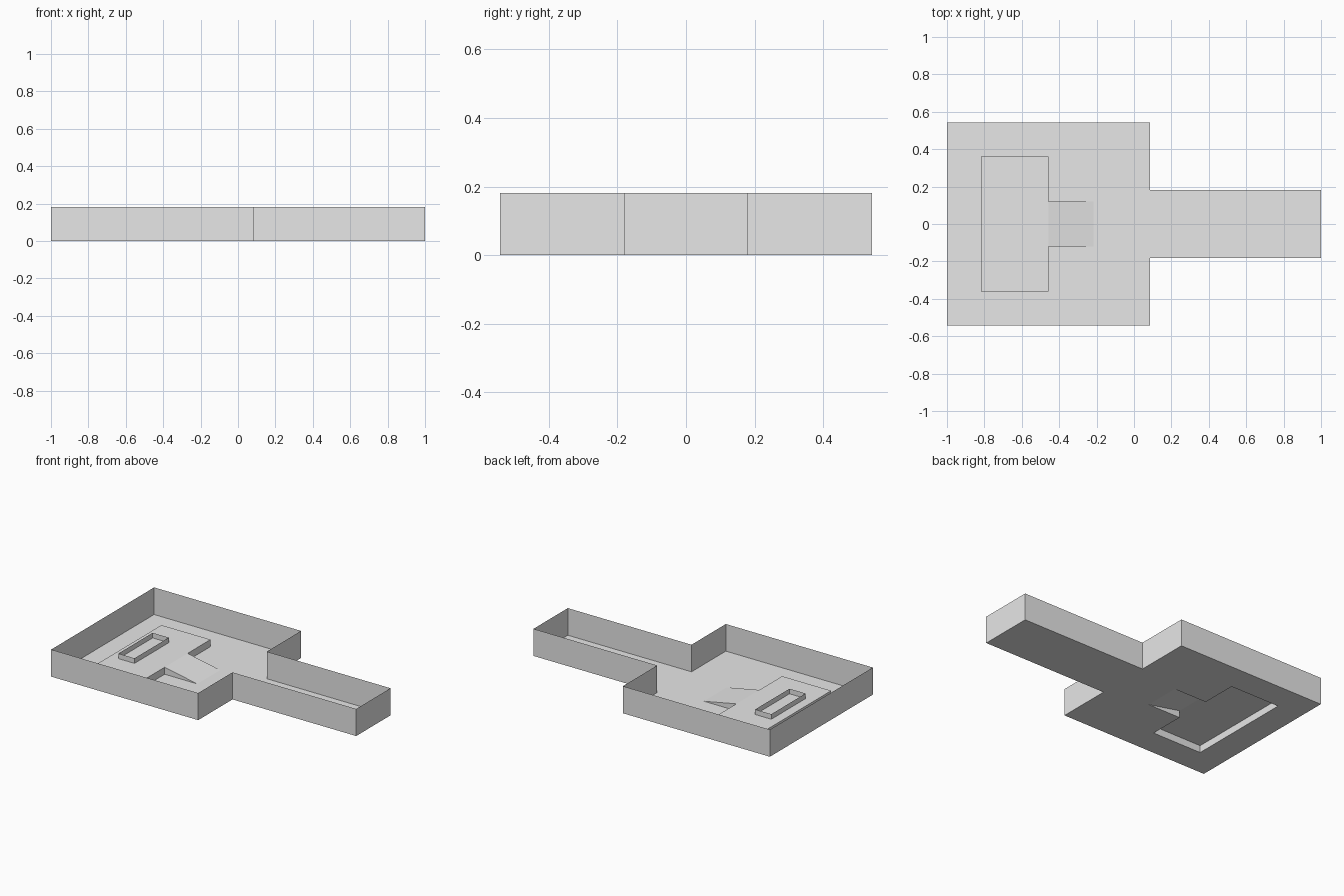
import bpy, bmesh

cube = bpy.data.objects.get("Cube")
if cube:
    bpy.data.objects.remove(cube, do_unlink=True)

grey = bpy.data.materials.new("light_grey")
grey.use_nodes = True
colour = (0.8, 0.8, 0.8, 1)
grey.diffuse_color = colour
grey.node_tree.nodes["Principled BSDF"].inputs["Base Color"].default_value = colour

# Plan dimensions
ROOM_X, ROOM_Y, HALL_Y, WALL_H = 0.086, 0.543, 0.181, 0.181
DAIS_X0, DAIS_X1, DAIS_Y, DAIS_H = -0.819, -0.457, 0.362, 0.047
RAMP_X, RAMP_Y = -0.216, 0.121
BOX_X0, BOX_X1, BOX_Y, BOX_H = -0.757, -0.638, 0.181, 0.034


def make(name, faces):
    """Build one object from a list of polygons."""
    bm = bmesh.new()
    for pts in faces:
        bm.faces.new([bm.verts.new(p) for p in pts])
    bmesh.ops.remove_doubles(bm, verts=bm.verts, dist=0.0001)
    mesh = bpy.data.meshes.new(name)
    bm.to_mesh(mesh)
    bm.free()
    mesh.materials.append(grey)
    obj = bpy.data.objects.new(name, mesh)
    bpy.context.collection.objects.link(obj)
    return obj


def rect(x0, x1, y0, y1, z=0):
    return [(x0, y0, z), (x1, y0, z), (x1, y1, z), (x0, y1, z)]


def walls(path, z0, z1):
    """Raise thin upright panels along a plan path."""
    return [[(*a, z0), (*b, z0), (*b, z1), (*a, z1)]
            for a, b in zip(path, path[1:])]


def mirrored(half):
    """Complete a symmetric path by reflecting it across y = 0."""
    return half + [(x, -y) for x, y in reversed(half)]


# Floor, laid as tiles that leave out the area under the dais and ramp
xs = [-1, DAIS_X0, DAIS_X1, RAMP_X, ROOM_X, 1]
ys = [-ROOM_Y, -DAIS_Y, -HALL_Y, -RAMP_Y, RAMP_Y, HALL_Y, DAIS_Y, ROOM_Y]
tiles = []
for x0, x1 in zip(xs, xs[1:]):
    for y0, y1 in zip(ys, ys[1:]):
        cx, cy = (x0 + x1) / 2, abs(y0 + y1) / 2
        outside = cx > ROOM_X and cy > HALL_Y
        under_dais = DAIS_X0 < cx < DAIS_X1 and cy < DAIS_Y
        under_ramp = DAIS_X1 < cx < RAMP_X and cy < RAMP_Y
        if not (outside or under_dais or under_ramp):
            tiles.append(rect(x0, x1, y0, y1))
make("floor", tiles)

# Outer walls around the room and the hallway
outline = mirrored([(-1, ROOM_Y), (ROOM_X, ROOM_Y), (ROOM_X, HALL_Y), (1, HALL_Y)])
make("outer_walls", walls(outline + outline[:1], 0, WALL_H))

# Raised dais, open underneath
edge = mirrored([(DAIS_X1, RAMP_Y), (DAIS_X1, DAIS_Y), (DAIS_X0, DAIS_Y)])
make("dais", walls(edge, 0, DAIS_H) + [rect(DAIS_X0, DAIS_X1, -DAIS_Y, DAIS_Y, DAIS_H)])

# Ramp from the floor up to the dais
slope = [(DAIS_X1, -RAMP_Y, DAIS_H), (RAMP_X, -RAMP_Y, 0),
         (RAMP_X, RAMP_Y, 0), (DAIS_X1, RAMP_Y, DAIS_H)]
sides = [[(DAIS_X1, y, 0), (RAMP_X, y, 0), (DAIS_X1, y, DAIS_H)]
         for y in (-RAMP_Y, RAMP_Y)]
make("ramp", [slope] + sides)

# Low open-topped box on the dais
rim = mirrored([(BOX_X0, BOX_Y), (BOX_X1, BOX_Y)])
make("open_box", walls(rim + rim[:1], DAIS_H, DAIS_H + BOX_H))
